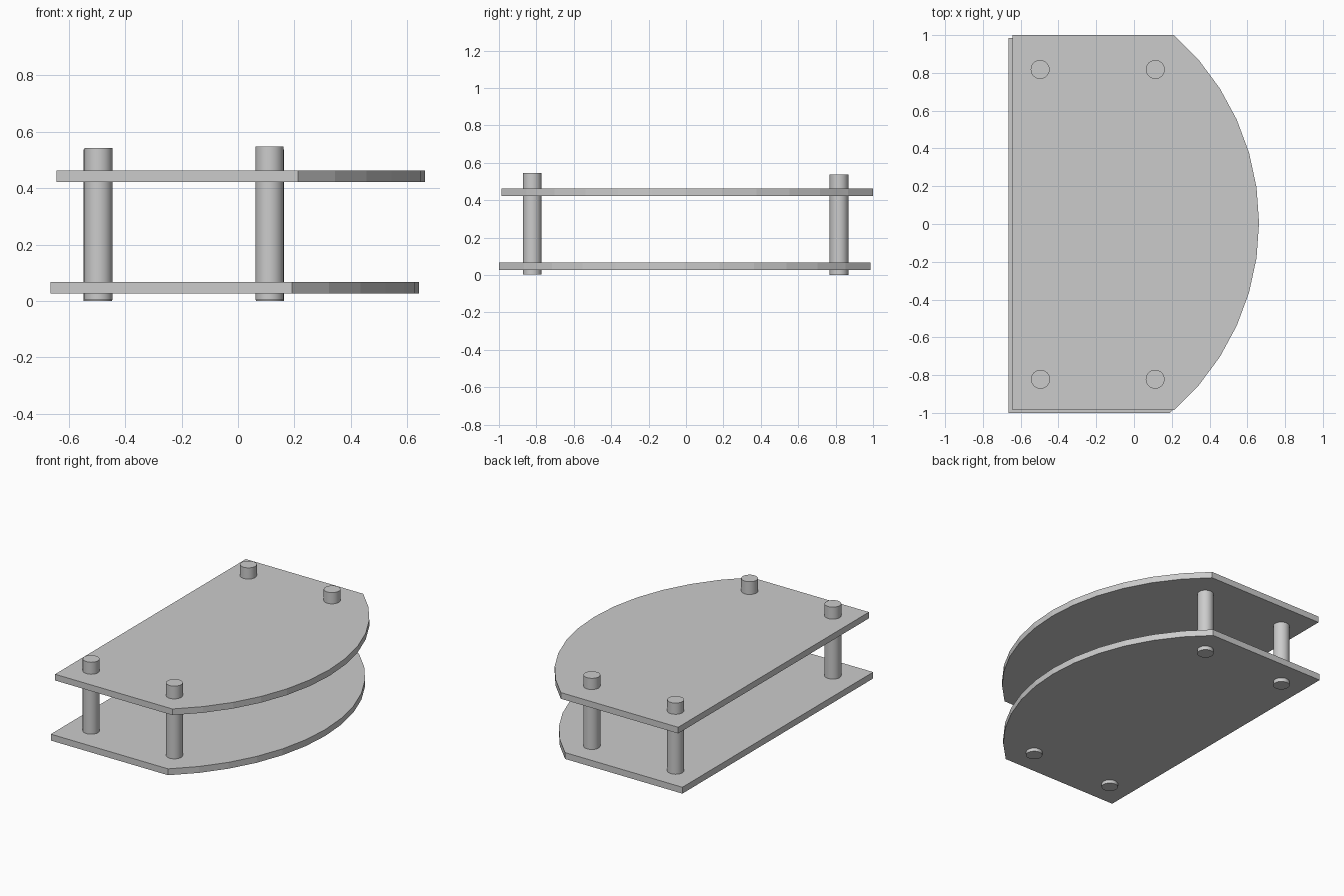
import bpy, bmesh, math

cube = bpy.data.objects.get("Cube")
if cube:
    bpy.data.objects.remove(cube, do_unlink=True)

grey = bpy.data.materials.new("light grey")
grey.use_nodes = True
colour = (0.6, 0.6, 0.6, 1)
grey.diffuse_color = colour
grey.node_tree.nodes["Principled BSDF"].inputs["Base Color"].default_value = colour


def add_object(name, bm):
    bmesh.ops.recalc_face_normals(bm, faces=bm.faces)
    mesh = bpy.data.meshes.new(name)
    bm.to_mesh(mesh)
    bm.free()
    mesh.materials.append(grey)
    obj = bpy.data.objects.new(name, mesh)
    bpy.context.collection.objects.link(obj)
    return obj


def plate(name, x, y, z0, z1):
    """Straight back and sides, closed by a faceted arc; (x, y) is the arc centre."""
    radius, half_depth, segments = 1.305, 0.993, 12
    half_angle = math.asin(half_depth / radius)
    # the arc is flattened a little so its ends meet the straight sides
    end_x, bulge = 0.855, 1.305
    chord = bulge - end_x
    arc_r = (half_depth ** 2 + chord ** 2) / (2 * chord)
    half_angle = math.asin(half_depth / arc_r)
    outline = [(0, half_depth), (0, -half_depth)]
    for i in range(segments + 1):
        a = half_angle * (2 * i / segments - 1)
        outline.append((bulge - arc_r + arc_r * math.cos(a), arc_r * math.sin(a)))
    bm = bmesh.new()
    face = bm.faces.new([bm.verts.new((x + px, y + py, z0)) for px, py in outline])
    top = bmesh.ops.extrude_face_region(bm, geom=[face])["geom"]
    verts = [v for v in top if isinstance(v, bmesh.types.BMVert)]
    bmesh.ops.translate(bm, verts=verts, vec=(0, 0, z1 - z0))
    add_object(name, bm)


def post(name, x, y, z0, z1):
    bm = bmesh.new()
    bmesh.ops.create_cone(bm, cap_ends=True, segments=32, radius1=0.05,
                          radius2=0.05, depth=z1 - z0)
    bmesh.ops.translate(bm, verts=bm.verts, vec=(x, y, (z0 + z1) / 2))
    obj = add_object(name, bm)
    bpy.ops.object.select_all(action='DESELECT')
    obj.select_set(True)
    bpy.context.view_layer.objects.active = obj
    bpy.ops.object.shade_smooth_by_angle(angle=math.radians(30))


# Two shelves, the upper one shifted slightly
plate("lower_shelf", -0.664, -0.007, 0.026, 0.068)
plate("upper_shelf", -0.643, 0.007, 0.422, 0.463)

# Four posts passing through both shelves
post("front_right_post", -0.495, -0.822, 0.003, 0.542)
post("front_left_post", 0.112, -0.822, 0.004, 0.547)
post("back_right_post", -0.497, 0.818, 0.0, 0.537)
post("back_left_post", 0.113, 0.818, 0.0, 0.537)
